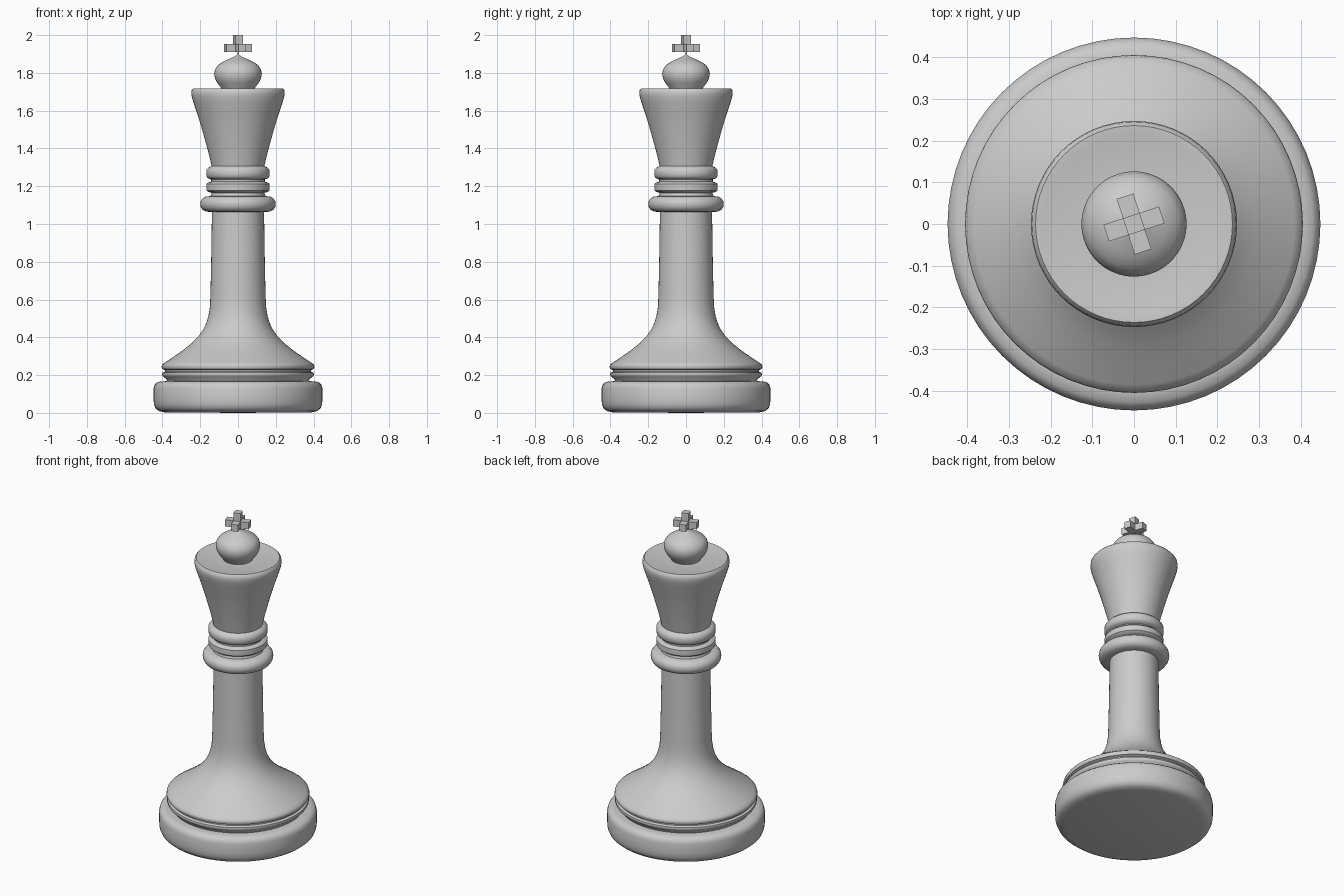
import bpy, bmesh
from math import cos, sin, pi, radians
from mathutils import Matrix

SEGMENTS = 64


def finish(name, bm):
    mesh = bpy.data.meshes.new(name)
    bm.to_mesh(mesh)
    bm.free()
    obj = bpy.data.objects.new(name, mesh)
    bpy.context.collection.objects.link(obj)
    return obj


def lathe(name, profile, angle=42):
    """Revolve (radius, z) points, listed bottom to top, around the z axis."""
    bm = bmesh.new()
    rings = [[bm.verts.new((r * cos(2 * pi * j / SEGMENTS), r * sin(2 * pi * j / SEGMENTS), z))
              for j in range(SEGMENTS)] for r, z in profile]
    for low, high in zip(rings, rings[1:]):
        for j in range(SEGMENTS):
            k = (j + 1) % SEGMENTS
            bm.faces.new((low[j], low[k], high[k], high[j]))
    bmesh.ops.remove_doubles(bm, verts=bm.verts[:], dist=1e-5)
    obj = finish(name, bm)
    bpy.ops.object.select_all(action='DESELECT')
    obj.select_set(True)
    bpy.context.view_layer.objects.active = obj
    bpy.ops.object.shade_smooth_by_angle(angle=radians(angle))
    return obj


# Heavy rounded foot
lathe("foot", [(0, 0), (0.39, 0.003), (0.42, 0.01), (0.437, 0.024), (0.445, 0.045),
               (0.447, 0.07), (0.447, 0.13), (0.441, 0.15), (0.428, 0.162),
               (0.405, 0.167), (0.375, 0.168)])

# Grooved step, sweeping skirt and tapered column
lathe("skirt_and_column", [
    (0.375, 0.168), (0.38, 0.18), (0.397, 0.193), (0.402, 0.203), (0.4, 0.213),
    (0.386, 0.219), (0.386, 0.226), (0.4, 0.232), (0.405, 0.244), (0.402, 0.256),
    (0.385, 0.268), (0.34, 0.298), (0.29, 0.333), (0.245, 0.369), (0.21, 0.405),
    (0.185, 0.44), (0.168, 0.475), (0.156, 0.515), (0.149, 0.56), (0.146, 0.62),
    (0.142, 0.8), (0.138, 1.063)])

# Wide rounded collar
lathe("collar", [(0.138, 1.063), (0.17, 1.066), (0.188, 1.075), (0.197, 1.09),
                 (0.2, 1.106), (0.197, 1.122), (0.187, 1.136), (0.17, 1.145),
                 (0.145, 1.148)])

# Two thin rings above the collar
lathe("neck_rings", [
    (0.145, 1.148), (0.14, 1.165), (0.158, 1.17), (0.167, 1.178), (0.168, 1.196),
    (0.167, 1.212), (0.158, 1.22), (0.142, 1.224), (0.142, 1.236),
    (0.158, 1.242), (0.167, 1.252), (0.168, 1.27), (0.167, 1.287),
    (0.156, 1.299), (0.14, 1.307)])

# Flared crown with a shallow dished top
lathe("crown", [(0.14, 1.307), (0.152, 1.36), (0.168, 1.42), (0.19, 1.5),
                (0.213, 1.575), (0.235, 1.64), (0.244, 1.67), (0.247, 1.69),
                (0.245, 1.708), (0.236, 1.718), (0.215, 1.717), (0.185, 1.711),
                (0.085, 1.711)])

# Bulbous finial drawn out to a thin stem
lathe("finial", [(0.085, 1.711), (0.092, 1.725), (0.11, 1.747), (0.122, 1.772),
                 (0.126, 1.797), (0.121, 1.82), (0.105, 1.842), (0.078, 1.86),
                 (0.048, 1.874), (0.02, 1.886), (0.006, 1.895), (0.003, 1.905),
                 (0.003, 1.912)])

# Small cross: a cube with four side arms and a top arm extruded from it
WIDTH, REACH, BOTTOM = 0.042, 0.049, 1.91
bm = bmesh.new()
bmesh.ops.create_cube(bm, size=WIDTH)
bm.normal_update()
for face in [f for f in bm.faces if f.normal.z > -0.5]:
    direction = face.normal.copy()
    new_face = bmesh.ops.extrude_discrete_faces(bm, faces=[face])["faces"][0]
    bmesh.ops.translate(bm, verts=new_face.verts[:], vec=direction * REACH)
bmesh.ops.transform(bm, verts=bm.verts[:],
                    matrix=Matrix.Translation((0, 0, BOTTOM + WIDTH / 2))
                    @ Matrix.Rotation(radians(18), 4, 'Z'))
finish("top_cross", bm)
